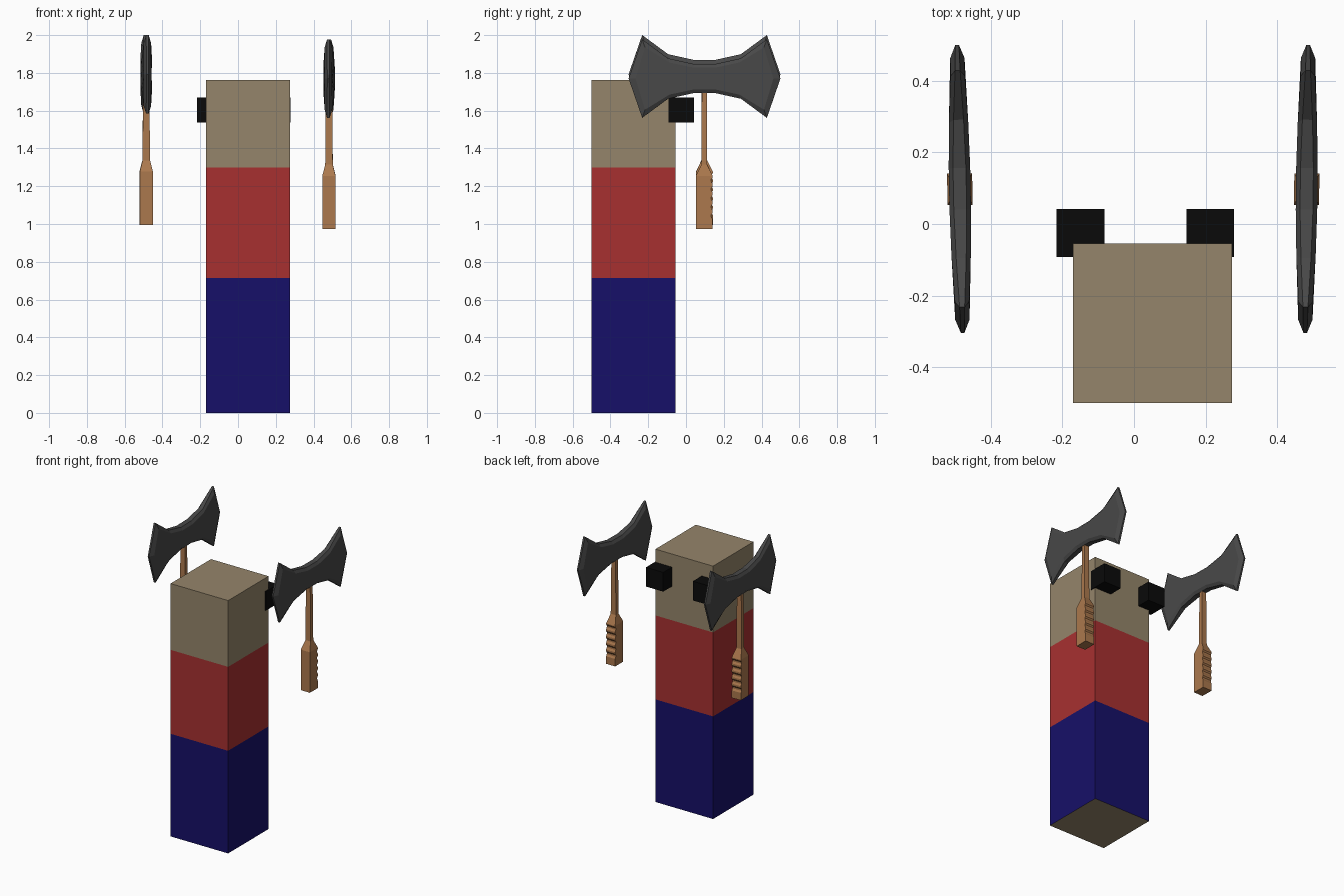
import bpy, bmesh
from math import radians
from mathutils import Matrix

if "Cube" in bpy.data.objects:
    bpy.data.objects.remove(bpy.data.objects["Cube"])


def material(name, rgb):
    m = bpy.data.materials.new(name)
    m.diffuse_color = (*rgb, 1)
    m.use_nodes = True
    m.node_tree.nodes["Principled BSDF"].inputs["Base Color"].default_value = m.diffuse_color
    return m


TAN = material("tan", (0.30, 0.235, 0.145))
RED = material("red", (0.39, 0.03, 0.03))
BLUE = material("blue", (0.008, 0.005, 0.14))
BLACK = material("black", (0.003, 0.003, 0.003))
WOOD = material("wood", (0.41, 0.19, 0.075))
STEEL = material("steel", (0.065, 0.065, 0.065))


def loft(name, rings, mats):
    """Skin matching rings of points and cap both ends."""
    bm = bmesh.new()
    vs = [[bm.verts.new(p) for p in r] for r in rings]
    n = len(vs[0])
    for a, b in zip(vs, vs[1:]):
        for i in range(n):
            j = (i + 1) % n
            bm.faces.new((a[i], a[j], b[j], b[i]))
    bm.faces.new(vs[0][::-1])
    bm.faces.new(vs[-1])
    bmesh.ops.recalc_face_normals(bm, faces=bm.faces)
    me = bpy.data.meshes.new(name)
    bm.to_mesh(me)
    bm.free()
    for m in mats:
        me.materials.append(m)
    ob = bpy.data.objects.new(name, me)
    bpy.context.collection.objects.link(ob)
    return ob


def rect(x0, x1, y0, y1, z):
    return [(x0, y0, z), (x1, y0, z), (x1, y1, z), (x0, y1, z)]


# body: one square column with three colour bands and a tan underside
body = loft("body", [rect(-0.17, 0.274, -0.5, -0.055, z) for z in (0, 0.715, 1.3, 1.762)],
            [TAN, RED, BLUE])
for f in body.data.polygons:
    z = f.center.z
    f.material_index = 2 if 0.01 < z < 0.7 else 1 if 0.7 < z < 1.3 else 0

# eyes: two cubes on the back of the head
for side, x in (("left", -0.216), ("right", 0.146)):
    loft(side + "_eye", [rect(x, x + 0.133, -0.092, 0.042, z) for z in (1.537, 1.671)], [BLACK])

# axe blade, upper right quarter: (y, z, rim half thickness), then inner face points
RIM = [(0.058, 0.077, 0.018), (0.193, 0.107, 0.014), (0.33, 0.208, 0.007)]
TIP = (0.402, 0.0, 0.005)
FACE = [(0.058, 0.058, 0.030), (0.185, 0.085, 0.027), (0.315, 0.165, 0.020)]
FACE_TIP = (0.365, 0.0, 0.020)


def outline(quarter, tip, sign):
    """Mirror a quarter outline into a full ring on one side of the blade."""
    half = quarter + [tip] + [(y, -z, t) for y, z, t in quarter[::-1]]
    full = half + [(-y, -z, t) for y, z, t in half]
    return [(sign * t, y, z) for y, z, t in full]


def axe(side, x, z, turn):
    place = Matrix.Translation((x, 0.098, z)) @ Matrix.Rotation(radians(turn), 4, 'Z')
    blade = loft(side + "_axe_blade",
                 [outline(FACE, FACE_TIP, -1), outline(RIM, TIP, -1),
                  outline(RIM, TIP, 1), outline(FACE, FACE_TIP, 1)], [STEEL])
    # handle: grip with finger notches, shoulder, thin shaft
    rings = [rect(-0.035, 0.035, -0.045, 0.043, -0.797)]
    for i in range(5):
        h = -0.745 + i * 0.047
        for dz, y in ((0, 0.043), (0.012, 0.036), (0.024, 0.036), (0.034, 0.043)):
            rings.append(rect(-0.035, 0.035, -0.045, y, h + dz))
    rings += [rect(-0.035, 0.035, -0.045, 0.043, -0.515),
              rect(-0.020, 0.020, -0.016, 0.014, -0.455),
              rect(-0.016, 0.016, -0.014, 0.012, -0.03)]
    handle = loft(side + "_axe_handle", rings, [WOOD])
    for ob in (blade, handle):
        ob.matrix_world = place


axe("right", 0.482, 1.770, -0.6)
axe("left", -0.486, 1.792, 1.1)
